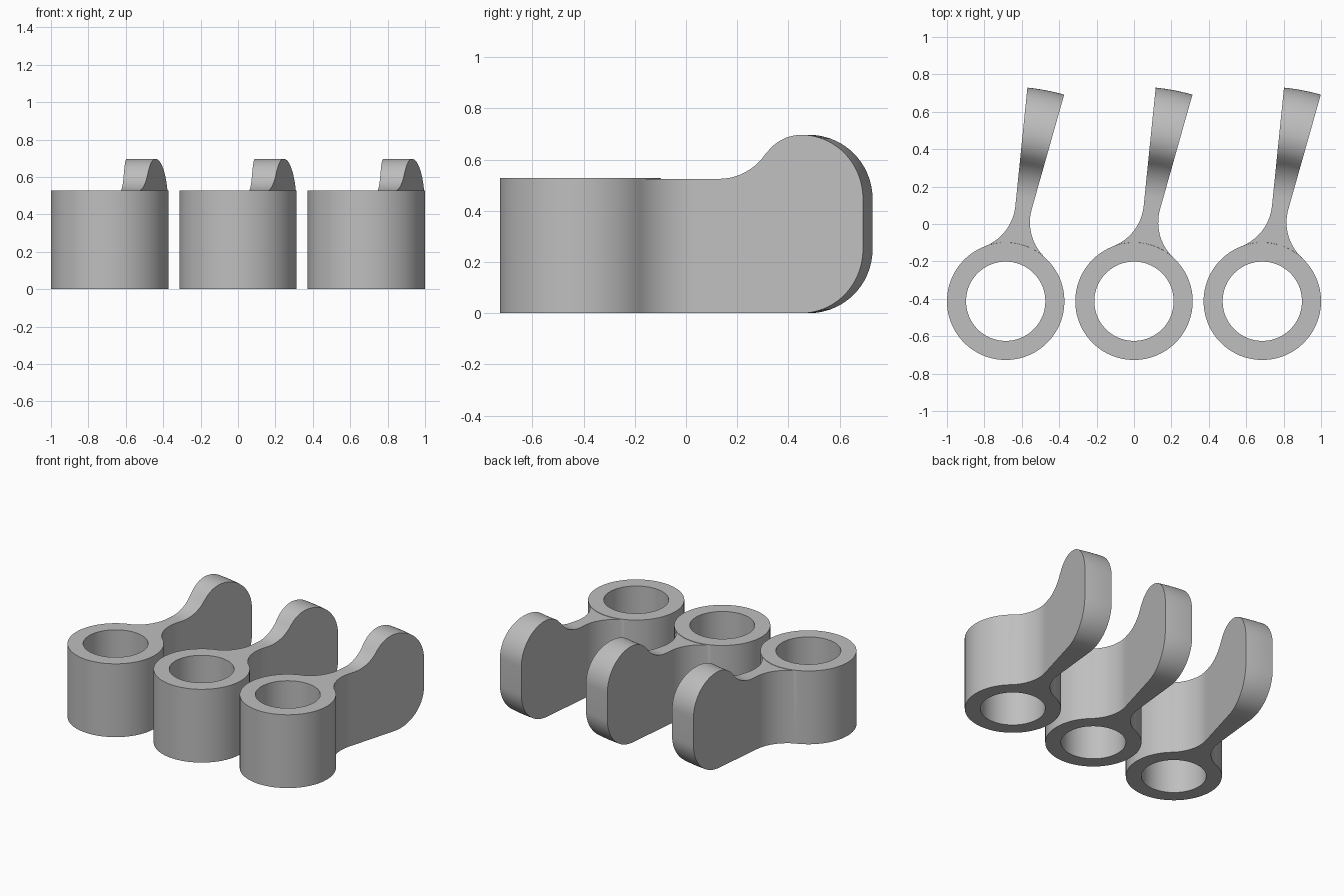
import bpy, bmesh
from math import sin, cos, asin, acos, radians, sqrt, pi

if "Cube" in bpy.data.objects:
    bpy.data.objects.remove(bpy.data.objects["Cube"])

# Dimensions
R_IN, R_OUT, RING_H = 0.212, 0.314, 0.528   # ring
CY, SPACING = -0.413, 0.686                 # ring centre and pitch of the row
A_LEFT, A_RIGHT = radians(84.2), radians(74.2)  # radial sides of the lever
FILLET = 0.26                               # blend between ring and lever
N_ACROSS, N_RING = 12, 72
LEVER_H, TOP_H = 0.525, 0.697

grey = bpy.data.materials.new("light grey")
grey.diffuse_color = (0.52, 0.52, 0.52, 1)
grey.use_nodes = True
grey.node_tree.nodes["Principled BSDF"].inputs["Base Color"].default_value = grey.diffuse_color


def spread(r):
    """Extra angle that the blend adds to each side of the lever at radius r."""
    d = R_OUT + FILLET
    if r >= sqrt(d * d - FILLET ** 2):
        return 0.0
    c = (r * r + d * d - FILLET ** 2) / (2 * r * d)
    return asin(FILLET / d) - acos(min(1, c))


def lever_stations():
    """(radius, bottom z, top z) along the lever."""
    tangent = sqrt(R_OUT ** 2 + 2 * R_OUT * FILLET)
    out = [(R_OUT, 0, RING_H)]
    for i in range(1, 19):                  # blend, denser near the ring
        out.append((R_OUT + (tangent - R_OUT) * (i / 18) ** 2, 0, LEVER_H))
    bend = radians(55)
    for i in range(11):                     # hollow curve rising
        t = bend * i / 10
        out.append((0.564 + 0.23 * sin(t), 0, LEVER_H + 0.23 * (1 - cos(t))))
    for i in range(1, 11):                  # rounded crest
        t = bend * (1 - i / 10)
        out.append((0.898 - 0.176 * sin(t), 0, TOP_H - 0.176 * (1 - cos(t))))
    for i in range(1, 19):                  # rounded end, top and bottom
        t = pi / 2 * i / 18
        out.append((0.898 + 0.25 * sin(t), 0.25 * (1 - cos(t)),
                    TOP_H - 0.25 * (1 - cos(t))))
    return out


def build_mesh():
    bm = bmesh.new()

    def vert(r, a, z):
        return bm.verts.new((r * cos(a), CY + r * sin(a), z))

    # Ring angles: first the span under the lever, then the rest
    s = spread(R_OUT)
    a0, a1 = A_RIGHT - s, A_LEFT + s
    angles = [a0 + (a1 - a0) * i / N_ACROSS for i in range(N_ACROSS)]
    angles += [a1 + (2 * pi - a1 + a0) * i / N_RING for i in range(N_RING)]
    n = len(angles)
    ob, ot, ib, it = [[vert(r, a, z) for a in angles] for r, z in
                      ((R_OUT, 0), (R_OUT, RING_H), (R_IN, 0), (R_IN, RING_H))]
    for i in range(n):
        j = (i + 1) % n
        bm.faces.new((it[i], ot[i], ot[j], it[j]))
        bm.faces.new((ib[i], ib[j], ob[j], ob[i]))
        bm.faces.new((ib[i], it[i], it[j], ib[j]))
        if i >= N_ACROSS:                   # wall left open under the lever
            bm.faces.new((ob[i], ob[j], ot[j], ot[i]))

    # Lever grown from the open part of the ring
    low, high = ob[:N_ACROSS + 1], ot[:N_ACROSS + 1]
    for r, zb, zt in lever_stations()[1:]:
        s = spread(r)
        a0, a1 = A_RIGHT - s, A_LEFT + s
        arc = [a0 + (a1 - a0) * i / N_ACROSS for i in range(N_ACROSS + 1)]
        nl, nh = [vert(r, a, zb) for a in arc], [vert(r, a, zt) for a in arc]
        for i in range(N_ACROSS):
            bm.faces.new((high[i], nh[i], nh[i + 1], high[i + 1]))
            bm.faces.new((low[i], low[i + 1], nl[i + 1], nl[i]))
        for k in (0, N_ACROSS):
            bm.faces.new((low[k], nl[k], nh[k], high[k]))
        low, high = nl, nh
    for i in range(N_ACROSS):               # end face
        bm.faces.new((low[i], low[i + 1], high[i + 1], high[i]))

    bmesh.ops.recalc_face_normals(bm, faces=bm.faces)
    mesh = bpy.data.meshes.new("ring_lever")
    bm.to_mesh(mesh)
    bm.free()
    mesh.materials.append(grey)
    return mesh


# Row of three ring levers
mesh = build_mesh()
for name, k in (("left_ring_lever", -1), ("middle_ring_lever", 0), ("right_ring_lever", 1)):
    obj = bpy.data.objects.new(name, mesh)
    obj.location.x = k * SPACING
    bpy.context.collection.objects.link(obj)
    obj.select_set(True)
    bpy.context.view_layer.objects.active = obj
    if k == -1:
        bpy.ops.object.shade_smooth_by_angle(angle=radians(30))
